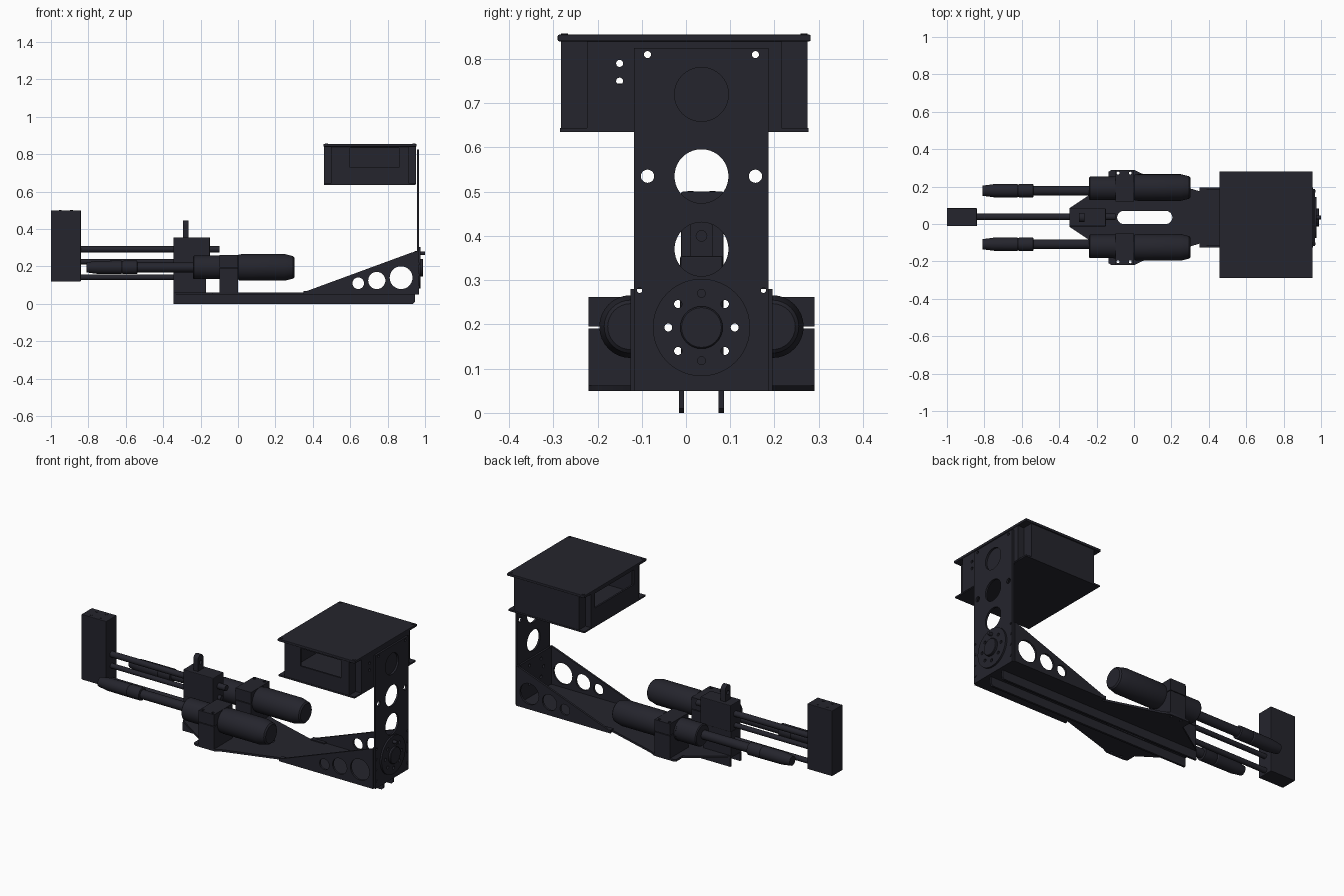
import bpy, bmesh, math
from mathutils import Matrix

if "Cube" in bpy.data.objects:
    bpy.data.objects.remove(bpy.data.objects["Cube"], do_unlink=True)

mat = bpy.data.materials.new("dark slate")
mat.use_nodes = True
colour = (0.018, 0.018, 0.026, 1)
mat.diffuse_color = colour
mat.node_tree.nodes["Principled BSDF"].inputs["Base Color"].default_value = colour

CY = 0.035  # y of the arm's centre line
PLANES = {
    "xy": Matrix.Identity(4),
    "xz": Matrix(((1, 0, 0, 0), (0, 0, 1, 0), (0, 1, 0, 0), (0, 0, 0, 1))),
    "yz": Matrix(((0, 0, 1, 0), (1, 0, 0, 0), (0, 1, 0, 0), (0, 0, 0, 1))),
}


def finish(name, bm, smooth=True):
    bmesh.ops.remove_doubles(bm, verts=bm.verts, dist=0.0001)
    bmesh.ops.recalc_face_normals(bm, faces=bm.faces)
    mesh = bpy.data.meshes.new(name)
    bm.to_mesh(mesh)
    bm.free()
    mesh.materials.clear()
    mesh.materials.append(mat)
    obj = bpy.data.objects.new(name, mesh)
    bpy.context.collection.objects.link(obj)
    if smooth:
        bpy.ops.object.select_all(action="DESELECT")
        obj.select_set(True)
        bpy.context.view_layer.objects.active = obj
        bpy.ops.object.shade_smooth_by_angle(angle=math.radians(30))
    return obj


def box(name, x, y, z, bevel=0.0):
    bm = bmesh.new()
    bmesh.ops.create_cube(bm, size=1)
    for v in bm.verts:
        for i, (a, b) in enumerate((x, y, z)):
            v.co[i] = (a + b) / 2 + v.co[i] * (b - a)
    if bevel:
        bmesh.ops.bevel(bm, geom=bm.edges[:], offset=bevel, segments=2,
                        affect="EDGES", profile=0.5)
    return finish(name, bm, False)


def circle(a, b, r, n=32):
    return [(a + r * math.cos(math.tau * i / n), b + r * math.sin(math.tau * i / n))
            for i in range(n)]


def rect(a0, a1, b0, b1):
    return [(a0, b0), (a1, b0), (a1, b1), (a0, b1)]


def plate(name, plane, outline, holes, lo, hi):
    """Flat outline with holes, thickened from lo to hi across its plane."""
    curve = bpy.data.curves.new(name, "CURVE")
    curve.dimensions = "2D"
    curve.fill_mode = "BOTH"
    curve.extrude = (hi - lo) / 2
    for loop in [outline] + holes:
        spline = curve.splines.new("POLY")
        spline.points.add(len(loop) - 1)
        for p, (a, b) in zip(spline.points, loop):
            p.co = (a, b, 0, 1)
        spline.use_cyclic_u = True
    tmp = bpy.data.objects.new(name, curve)
    bpy.context.collection.objects.link(tmp)
    deps = bpy.context.evaluated_depsgraph_get()
    mesh = bpy.data.meshes.new_from_object(tmp.evaluated_get(deps))
    bm = bmesh.new()
    bm.from_mesh(mesh)
    bpy.data.objects.remove(tmp, do_unlink=True)
    bpy.data.curves.remove(curve)
    bpy.data.meshes.remove(mesh)
    bm.transform(PLANES[plane] @ Matrix.Translation((0, 0, (lo + hi) / 2)))
    return finish(name, bm)


def turned(name, profile, y, z, n=32):
    """Solid of revolution along x from (x, radius) points."""
    bm = bmesh.new()
    pts = [(profile[0][0], 0)] + profile + [(profile[-1][0], 0)]
    vs = [bm.verts.new((x, y, z + r)) for x, r in pts]
    es = [bm.edges.new(p) for p in zip(vs, vs[1:])]
    bmesh.ops.spin(bm, geom=vs + es, cent=(0, y, z), axis=(1, 0, 0),
                   angle=math.tau, steps=n)
    return finish(name, bm)


# Base plate with a rounded slot and clamp bolt holes
half = [(-0.345, 0.05), (-0.135, 0.19), (-0.135, 0.245), (-0.12, 0.255),
        (0, 0.255), (0.04, 0.235), (0.35, 0.14), (0.95, 0.14)]
outline = [(x, CY + h) for x, h in half] + [(x, CY - h) for x, h in reversed(half)]
slot = [(x + (0.17 if x > 0 else 0) - (0 if x > 0 else 0.02), CY + y)
        for x, y in circle(0.0, 0, 0.035)]
slot = [(x - 0.0 if x > 0 else x - 0.035, y) for x, y in slot]
bolts = [circle(x, CY + s * 0.237, 0.008, 12) for x in (-0.085, -0.02) for s in (-1, 1)]
plate("base_plate", "xy", outline, [slot] + bolts, 0.05, 0.062)

# Long rails under the base
for s, side in ((-1, "right"), (1, "left")):
    y = CY + s * 0.045
    profile = [(-0.345, 0.0), (0.935, 0.0), (0.945, 0.01), (0.945, 0.05), (-0.345, 0.05)]
    plate("base_rail_" + side, "xz", profile, [], y - 0.006, y + 0.006)

# Corner bracket: floor, pierced gussets and back plate
box("bracket_floor", (0.36, 0.95), (CY - 0.158, CY + 0.158), (0.05, 0.06))
gusset = [(0.35, 0.05), (0.955, 0.05), (0.955, 0.28), (0.93, 0.275), (0.35, 0.062)]
gusset_holes = [circle(0.643, 0.11, 0.031), circle(0.742, 0.125, 0.046),
                circle(0.872, 0.14, 0.061)]
for s, side in ((-1, "right"), (1, "left")):
    y = CY + s * 0.154
    plate("bracket_gusset_" + side, "xz", gusset, gusset_holes, y - 0.006, y + 0.006)
    box("bracket_tab_" + side, (0.35, 0.44), sorted((CY + s * 0.13, CY + s * 0.16)),
        (0.06, 0.068))

ring = [circle(CY + 0.075 * math.cos(a), 0.193 + 0.075 * math.sin(a), 0.009, 16)
        for a in (math.tau * i / 8 for i in range(8)) if abs(a - math.pi / 2) > 0.1]
pins = [circle(CY + s * 0.14, 0.277, 0.006, 12) for s in (-1, 1)]
plate("bracket_back", "yz", rect(CY - 0.16, CY + 0.16, 0.05, 0.28), ring + pins, 0.945, 0.956)

# Upright column plate
top_pins = [circle(CY + s * 0.122, 0.81, 0.008, 16) for s in (-1, 1)]
side_holes = [circle(CY + s * 0.122, 0.535, 0.015, 20) for s in (-1, 1)]
big_holes = [circle(CY, z, 0.061, 40) for z in (0.72, 0.535, 0.37)]
plate("column", "yz", rect(CY - 0.152, CY + 0.152, 0.05, 0.825),
      ring + pins + top_pins + side_holes + big_holes, 0.956, 0.967)

# Index disc, hub and locking knob
plate("index_disc", "yz", circle(CY, 0.193, 0.11, 48), ring, 0.967, 0.977)
turned("disc_hub", [(0.97, 0.048), (0.987, 0.048), (0.99, 0.045)], CY, 0.193)
turned("locking_knob", [(0.96, 0.01), (1.0, 0.01)], CY, 0.27, 16)
for s in (-1, 1):
    for z in (0.09, 0.155, 0.215):
        turned("bracket_screw", [(0.955, 0.007), (0.97, 0.007)], CY + s * 0.14, z, 12)

# Housing: lid, floor, walls with notched corners
box("housing_lid", (0.457, 0.955), (-0.29, 0.282), (0.84, 0.855), 0.003)
box("housing_floor", (0.46, 0.95), (-0.285, 0.277), (0.635, 0.644))
z0, z1 = 0.64, 0.842
plate("housing_front_wall", "xz", rect(0.5, 0.91, z0, z1),
      [rect(0.6, 0.86, 0.73, 0.833)], -0.283, -0.273)
plate("housing_back_wall", "xz", rect(0.5, 0.91, z0, z1), [], 0.265, 0.275)
plate("housing_outer_wall", "yz", rect(-0.22, 0.212, z0, z1),
      [rect(-0.18, 0.18, 0.745, 0.83)], 0.46, 0.47)
vents = [circle(-0.15, z, 0.008, 16) for z in (0.79, 0.75)]
plate("housing_column_wall", "yz", rect(-0.22, 0.212, z0, z1), vents + top_pins, 0.942, 0.952)
for xa, xb in ((0.46, 0.5), (0.91, 0.952)):
    xi = xb if xa < 0.6 else xa
    for ya, yb in ((-0.283, -0.22), (0.212, 0.275)):
        yi = yb if ya < 0 else ya
        box("housing_corner_end", (xa, xb), (yi - 0.004, yi + 0.004), (z0, z1))
        box("housing_corner_side", (xi - 0.004, xi + 0.004), (ya, yb), (z0, z1))
for x in (0.472, 0.94):
    for y in (-0.275, 0.267):
        bpy.context.view_layer.update()
        plate("lid_screw", "xy", circle(x, y, 0.008, 12), [], 0.85, 0.858)

# Paired actuators: motor, collar, tube, tip and split clamp
for s, side in ((-1, "right"), (1, "left")):
    y = CY + s * 0.16
    turned("motor_" + side, [(-0.11, 0.06), (0, 0.06), (0.002, 0.068), (0.02, 0.071),
                             (0.25, 0.071), (0.295, 0.06), (0.302, 0.052)], y, 0.195)
    turned("collar_" + side, [(-0.24, 0.058), (-0.235, 0.063), (-0.1, 0.063)],
           CY + s * 0.155, 0.195)
    turned("tube_" + side, [(-0.56, 0.026), (-0.2, 0.026)], CY + s * 0.143, 0.195)
    turned("tip_" + side, [(-0.81, 0.027), (-0.75, 0.035), (-0.625, 0.036), (-0.62, 0.033),
                           (-0.612, 0.036), (-0.54, 0.036), (-0.537, 0.028)],
           CY + s * 0.143, 0.195)
    span = sorted((CY + s * 0.085, CY + s * 0.255))
    for part, lo, hi in (("lower", 0.06, 0.191), ("upper", 0.195, 0.262)):
        holes = [circle(x, CY + s * 0.237, 0.008, 12) for x in (-0.085, -0.02)]
        plate("clamp_" + part + "_" + side, "xy", rect(-0.1, 0.0, *span), holes, lo, hi)

# Centre carriage with a pierced lug
box("carriage", (-0.345, -0.15), (CY - 0.048, CY + 0.048), (0.2, 0.355), 0.004)
box("carriage_foot", (-0.345, -0.17), (CY - 0.045, CY + 0.045), (0.06, 0.2))
lug = [(CY + 0.025 * math.cos(a), 0.42 + 0.025 * math.sin(a))
       for a in (math.pi * i / 12 for i in range(13))]
plate("carriage_lug", "yz", [(CY + 0.025, 0.35)] + lug + [(CY - 0.025, 0.35)],
      [circle(CY, 0.4, 0.012, 16)], -0.295, -0.265)

# Guide rods and end block
for name, z, r, end in (("upper", 0.292, 0.017, -0.1), ("middle", 0.225, 0.014, -0.13),
                        ("lower", 0.142, 0.015, -0.3)):
    turned("guide_rod_" + name, [(-0.86, r), (end, r)], CY + 0.003, z, 20)
box("end_block", (-1.0, -0.84), (CY - 0.046, CY + 0.05), (0.12, 0.5), 0.003)
for x in (-0.95, -0.89):
    for s in (-1, 1):
        plate("end_block_screw", "xy", circle(x, CY + s * 0.025, 0.007, 12), [], 0.495, 0.502)
